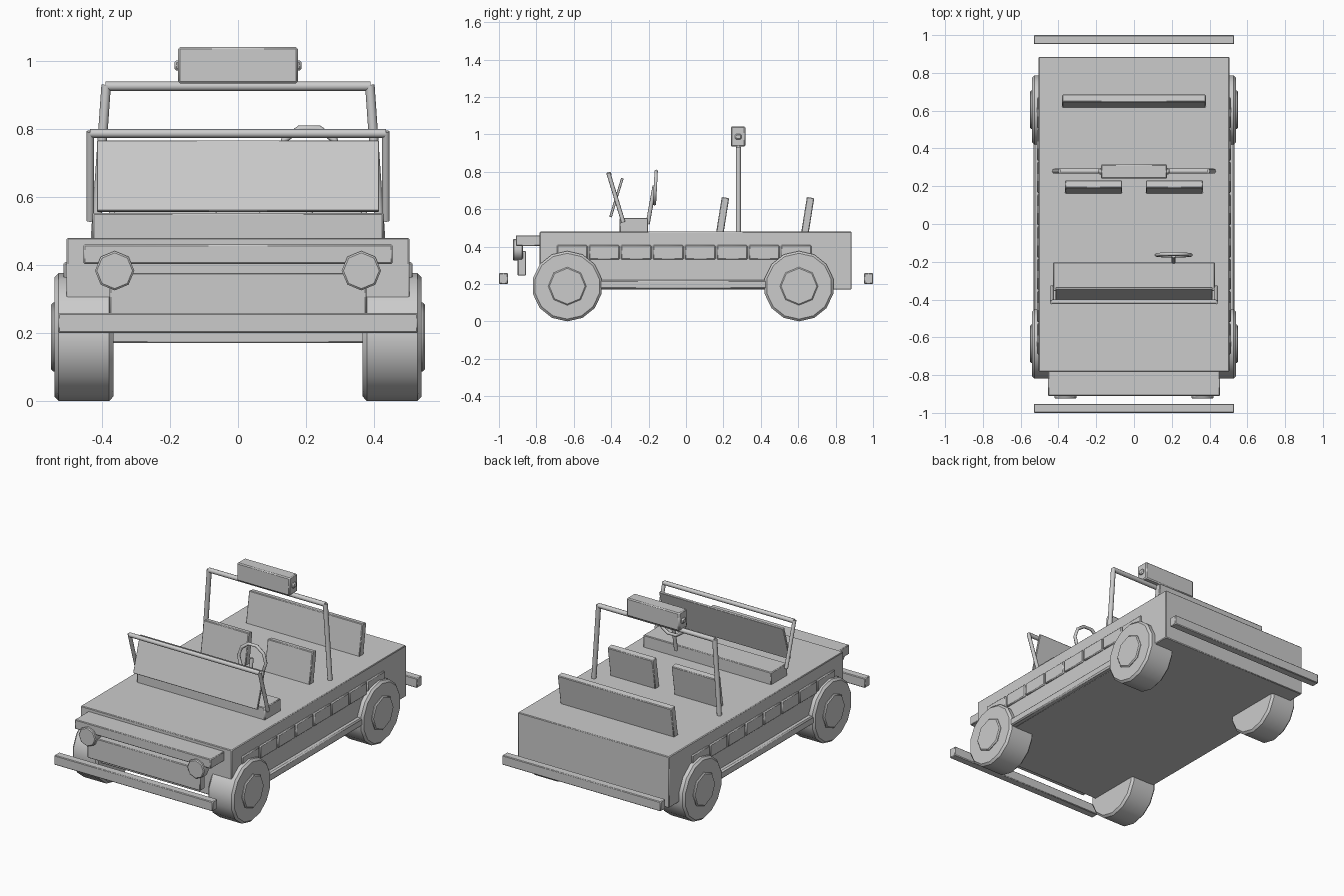
import bpy, math
from mathutils import Vector

if "Cube" in bpy.data.objects:
    bpy.data.objects.remove(bpy.data.objects["Cube"])


def finish(ob, name, bevel=0.0, angle=40):
    ob.name = name
    if bevel:
        m = ob.modifiers.new("Bevel", 'BEVEL')
        m.width = bevel
        m.segments = 1
        m.limit_method = 'ANGLE'
        m.angle_limit = math.radians(50)
    bpy.ops.object.shade_smooth_by_angle(angle=math.radians(angle))
    return ob


def box(name, x, y, z, bevel=0.004, tilt=0.0):
    """Box from (min, max) ranges; tilt in degrees about x."""
    c = [(a + b) / 2 for a, b in (x, y, z)]
    bpy.ops.mesh.primitive_cube_add(size=1, location=c)
    ob = bpy.context.object
    ob.scale = [b - a for a, b in (x, y, z)]
    bpy.ops.object.transform_apply(location=False, rotation=False, scale=True)
    ob.rotation_euler.x = math.radians(tilt)
    return finish(ob, name, bevel)


def rod(name, a, b, r, sides=10, bevel=0.0, angle=40):
    """Cylinder between two points."""
    a, b = Vector(a), Vector(b)
    d = b - a
    bpy.ops.mesh.primitive_cylinder_add(vertices=sides, radius=r, depth=d.length,
                                        location=(a + b) / 2)
    ob = bpy.context.object
    ob.rotation_euler = d.to_track_quat('Z', 'Y').to_euler()
    return finish(ob, name, bevel, angle)


# Body tub, front lip and grille
box("body", (-0.505, 0.505), (-0.782, 0.885), (0.17, 0.48))
box("hood_lip", (-0.455, 0.455), (-0.91, -0.775), (0.403, 0.46))
box("grille", (-0.378, 0.378), (-0.90, -0.855), (0.245, 0.377))

# Bumpers
box("front_bumper", (-0.53, 0.53), (-1.0, -0.952), (0.2, 0.258))
box("rear_bumper", (-0.53, 0.53), (0.952, 1.0), (0.2, 0.258))

# Dash cowl and windscreen panel
box("cowl", (-0.428, 0.428), (-0.355, -0.203), (0.475, 0.553))
box("windscreen", (-0.415, 0.415), (-0.379, -0.365), (0.553, 0.77), 0.002, -17)
rod("windscreen_top_bar", (-0.435, -0.412, 0.787), (0.435, -0.412, 0.787), 0.013)

# Roll bar and the light box on it
rod("roll_bar_top", (-0.39, 0.28, 0.926), (0.39, 0.28, 0.926), 0.014)
box("light_box", (-0.176, 0.176), (0.24, 0.317), (0.934, 1.042), 0.006)
box("light_box_pin", (-0.187, 0.187), (0.263, 0.297), (0.972, 1.002), 0.006)

# Seats
box("rear_seat", (-0.38, 0.38), (0.63, 0.67), (0.46, 0.663), 0.004, -9)

# Steering wheel and column
bpy.ops.mesh.primitive_torus_add(major_segments=10, minor_segments=6,
                                 major_radius=0.091, minor_radius=0.01,
                                 location=(0.21, -0.164, 0.715),
                                 rotation=(math.radians(87), 0, 0))
finish(bpy.context.object, "steering_wheel", 0, 65)
rod("steering_column", (0.21, -0.168, 0.725), (0.21, -0.205, 0.52), 0.011)

# Mirrored parts
for side, s in (("left", -1), ("right", 1)):
    def span(a, b):
        return tuple(sorted((s * a, s * b)))

    # Wheels with hubs
    for end, y in (("front", -0.635), ("rear", 0.604)):
        rod(f"{end}_{side}_tyre", (s * 0.367, y, 0.188), (s * 0.54, y, 0.188),
            0.188, 14, 0.012)
        rod(f"{end}_{side}_hub", (s * 0.42, y, 0.188), (s * 0.55, y, 0.188),
            0.102, 8, 0.006, 50)

    # Side panels and sill
    for i in range(8):
        y0 = -0.69 + i * 0.171
        box(f"{side}_side_panel_{i + 1}", span(0.49, 0.514),
            (y0, y0 + 0.163), (0.33, 0.408), 0.005)
    box(f"{side}_sill", span(0.49, 0.532), (-0.56, 0.53), (0.172, 0.222), 0.008)

    # Headlamp, windscreen post, roll bar post, front seat
    rod(f"{side}_headlamp", (s * 0.363, -0.925, 0.383), (s * 0.363, -0.872, 0.383),
        0.058, 8, 0.005, 50)
    rod(f"{side}_windscreen_post", (s * 0.435, -0.415, 0.793),
        (s * 0.435, -0.335, 0.53), 0.011)
    rod(f"{side}_roll_bar_post", (s * 0.388, 0.28, 0.93),
        (s * 0.42, 0.28, 0.47), 0.014)
    box(f"{side}_front_seat", span(0.063, 0.365), (0.175, 0.215), (0.46, 0.663),
        0.004, -9)
